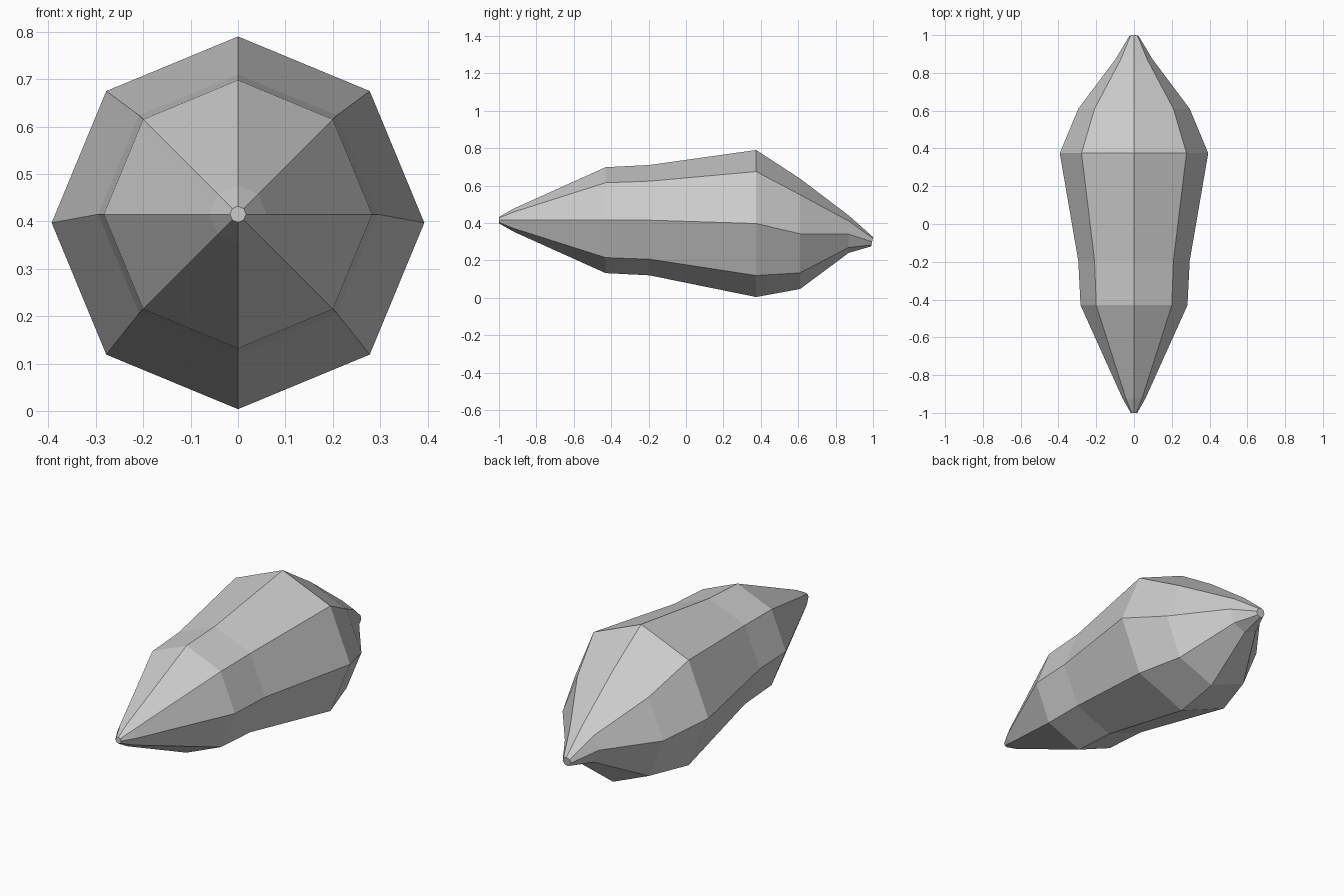
import bpy, bmesh, math

if "Cube" in bpy.data.objects:
    bpy.data.objects.remove(bpy.data.objects["Cube"], do_unlink=True)

SIDES = 8

# Cross-sections from front tip to rear tip: y, centre height, radius
sections = [
    (-1.0, 0.415, 0.017),
    (-0.925, 0.415, 0.06),
    (-0.43, 0.415, 0.283),
    (-0.195, 0.415, 0.295),
    (0.375, 0.397, 0.393),
    (0.61, 0.342, 0.295),
    (0.87, 0.34, 0.1),
    (0.995, 0.3, 0.025),
]
REAR_TILT = 0.2  # the rear cap leans slightly

grey = bpy.data.materials.new("plain_grey")
grey.use_nodes = True
colour = (0.6, 0.6, 0.6, 1.0)
grey.diffuse_color = colour
grey.node_tree.nodes["Principled BSDF"].inputs["Base Color"].default_value = colour

# Octagonal rings bridged into a tapered body
bm = bmesh.new()
rings = []
for i, (y, z, r) in enumerate(sections):
    tilt = REAR_TILT if i == len(sections) - 1 else 0.0
    ring = []
    for k in range(SIDES):
        a = math.tau * k / SIDES
        dz = r * math.sin(a)
        ring.append(bm.verts.new((r * math.cos(a), y + tilt * dz, z + dz)))
    rings.append(ring)

for lower, upper in zip(rings, rings[1:]):
    for k in range(SIDES):
        n = (k + 1) % SIDES
        bm.faces.new((lower[k], lower[n], upper[n], upper[k]))

# End caps
bm.faces.new(rings[0])
bm.faces.new(rings[-1])
bmesh.ops.recalc_face_normals(bm, faces=bm.faces[:])

mesh = bpy.data.meshes.new("tapered_body")
bm.to_mesh(mesh)
bm.free()
mesh.materials.append(grey)
body = bpy.data.objects.new("tapered_body", mesh)
bpy.context.collection.objects.link(body)
